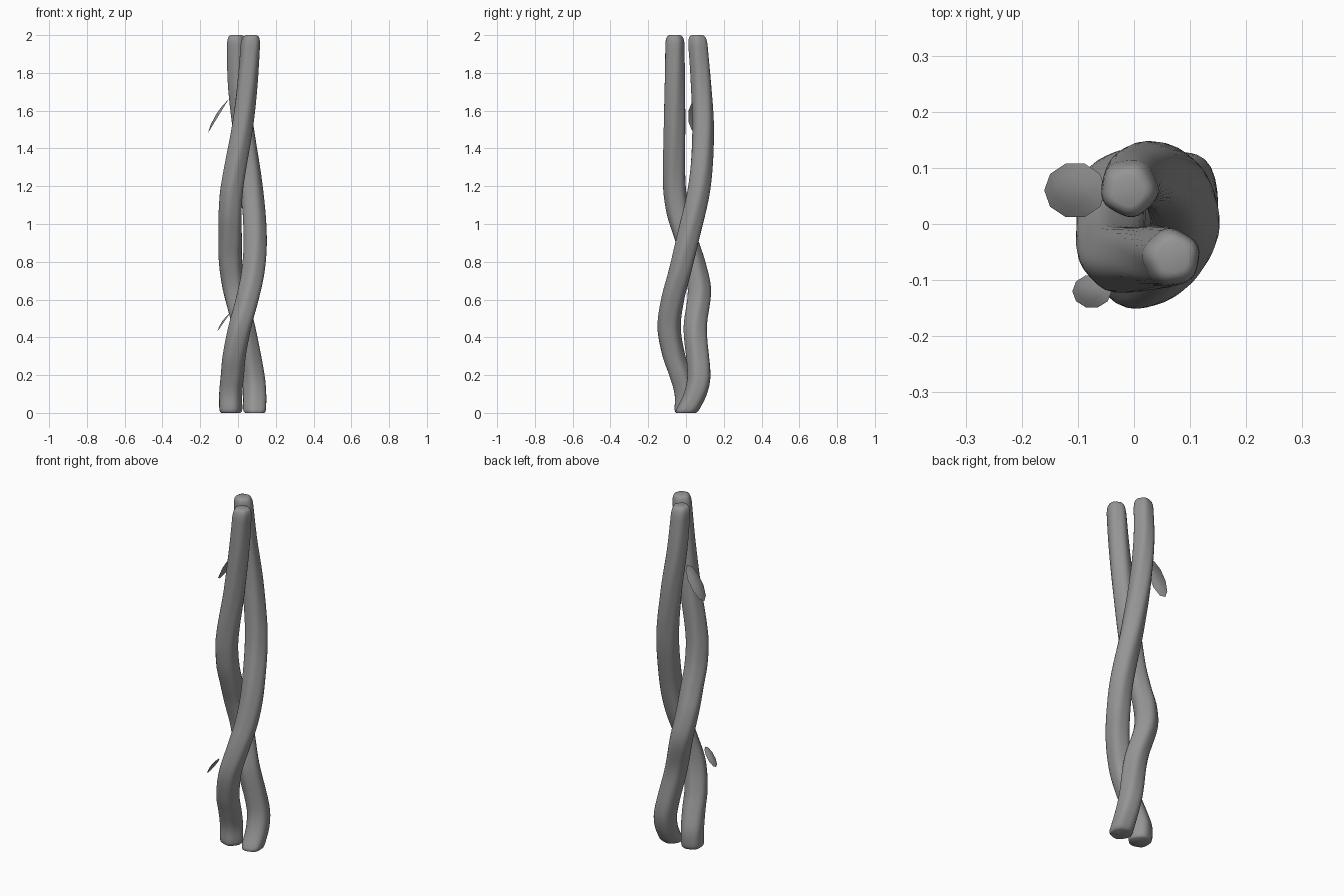
import bpy, bmesh, math
from mathutils import Vector

cube = bpy.data.objects.get("Cube")
if cube:
    bpy.data.objects.remove(cube, do_unlink=True)

# One plain grey for everything
grey = bpy.data.materials.new("plain_grey")
grey.use_nodes = True
grey.diffuse_color = (0.3, 0.3, 0.3, 1)
grey.node_tree.nodes["Principled BSDF"].inputs["Base Color"].default_value = (0.3, 0.3, 0.3, 1)


def finish(name, bm):
    mesh = bpy.data.meshes.new(name)
    bm.to_mesh(mesh)
    bm.free()
    mesh.materials.append(grey)
    obj = bpy.data.objects.new(name, mesh)
    bpy.context.collection.objects.link(obj)
    bpy.ops.object.select_all(action='DESELECT')
    obj.select_set(True)
    bpy.context.view_layer.objects.active = obj
    bpy.ops.object.shade_smooth_by_angle(angle=math.radians(50))
    return obj


def sample(path, z):
    """Smooth (x, y) of a path of (z, x, y) points at height z."""
    i = 0
    while i < len(path) - 2 and z > path[i + 1][0]:
        i += 1
    p = [Vector(path[min(max(k, 0), len(path) - 1)]) for k in range(i - 1, i + 3)]
    h = p[2].x - p[1].x
    t = (z - p[1].x) / h
    m1 = (p[2] - p[0]) / (p[2].x - p[0].x) * h
    m2 = (p[3] - p[1]) / (p[3].x - p[1].x) * h
    q = ((2*t**3 - 3*t**2 + 1) * p[1] + (t**3 - 2*t**2 + t) * m1
         + (3*t**2 - 2*t**3) * p[2] + (t**3 - t**2) * m2)
    return q.y, q.z


SIDES = 30


def stem(name, path, phase):
    # Rings: rounded foot, long body, rounded tip
    levels = [(0, 0.84), (0.006, 0.94), (0.02, 1.0)]
    levels += [(0.02 + 1.93 * k / 80, 1.0) for k in range(1, 81)]
    levels += [(1.97, 0.96), (1.985, 0.88), (1.995, 0.76), (2.0, 0.55)]
    bm = bmesh.new()
    rings = []
    for z, scale in levels:
        x, y = sample(path, z)
        r = (0.061 - 0.011 * max(0, (z - 1.0)) ** 1.3) * scale
        ring = []
        for k in range(SIDES):
            a = math.tau * k / SIDES
            # Soft five-sided section that turns with the twist
            rr = r * (1 + 0.035 * math.cos(5 * (a - phase - 1.2 * z)))
            ring.append(bm.verts.new((x + rr * math.cos(a), y + rr * math.sin(a), z)))
        rings.append(ring)
    for lo, hi in zip(rings, rings[1:]):
        for k in range(SIDES):
            n = (k + 1) % SIDES
            bm.faces.new((lo[k], lo[n], hi[n], hi[k]))
    bm.faces.new(rings[0][::-1])
    bm.faces.new(rings[-1])
    return finish(name, bm)


# Two stems winding around each other: (z, x, y)
stem("first_stem", [
    (0, -0.04, 0), (0.1, -0.04, 0), (0.2, -0.03, -0.03), (0.3, -0.02, -0.065),
    (0.45, 0.01, -0.09), (0.6, 0.05, -0.07), (0.75, 0.08, -0.03), (0.92, 0.09, 0.01),
    (1.2, 0.07, 0.07), (1.5, 0.03, 0.09), (1.75, 0, 0.08), (2, -0.01, 0.06)], 0.0)
stem("second_stem", [
    (0, 0.09, 0), (0.1, 0.09, 0.05), (0.2, 0.08, 0.07), (0.45, 0.03, 0.05),
    (0.65, -0.02, 0.07), (0.8, -0.04, 0.04), (0.92, -0.04, 0), (1.05, -0.04, -0.04),
    (1.2, -0.03, -0.06), (1.5, 0.02, -0.06), (1.75, 0.05, -0.06), (2, 0.07, -0.06)], 0.6)


def leaf(name, root, tip, half_width, bow):
    """Thin cupped ten-sided leaf hanging from root to tip."""
    root, tip = Vector(root), Vector(tip)
    along = (tip - root) / 2
    centre = (tip + root) / 2
    across = Vector((0, half_width, 0))
    out = along.cross(across).normalized()
    if out.z < 0:
        out = -out
    bm = bmesh.new()
    mid = bm.verts.new(centre + out * bow)
    rings = []
    for f in (0.55, 1.0):
        ring = []
        for k in range(10):
            a = math.tau * k / 10
            ring.append(bm.verts.new(centre + f * (math.cos(a) * along + math.sin(a) * across)
                                     + out * bow * (1 - f * f)))
        rings.append(ring)
    for k in range(10):
        n = (k + 1) % 10
        bm.faces.new((mid, rings[0][k], rings[0][n]))
        bm.faces.new((rings[0][k], rings[1][k], rings[1][n], rings[0][n]))
    bmesh.ops.recalc_face_normals(bm, faces=bm.faces)
    return finish(name, bm)


leaf("upper_leaf", (-0.05, 0.06, 1.66), (-0.16, 0.06, 1.48), 0.05, 0.015)
leaf("lower_leaf", (-0.04, -0.12, 0.53), (-0.11, -0.12, 0.43), 0.03, 0.01)
